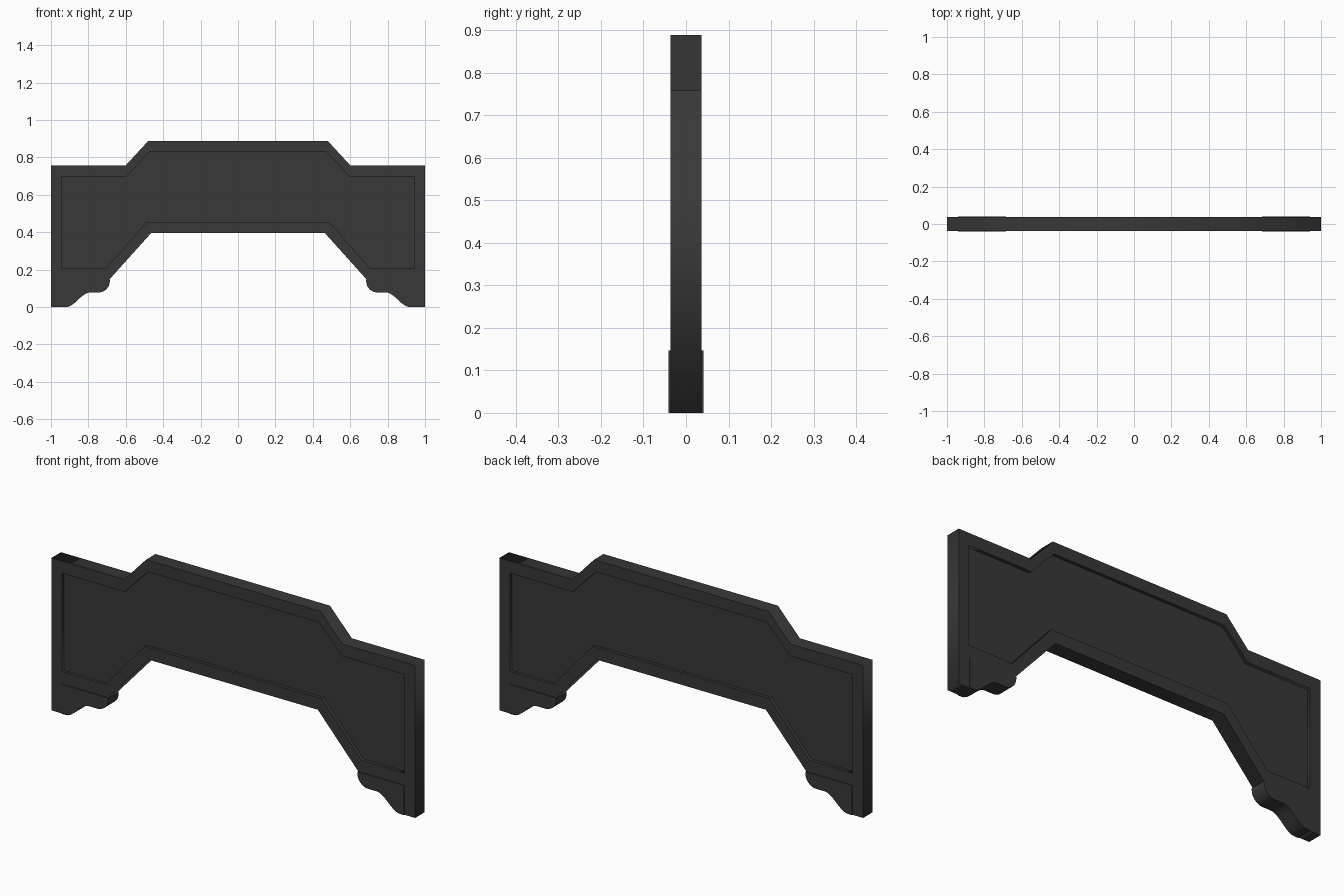
import bpy
from math import sin, cos, pi

if "Cube" in bpy.data.objects:
    bpy.data.objects.remove(bpy.data.objects["Cube"])

dark = bpy.data.materials.new("dark_wood")
dark.diffuse_color = (0.04, 0.04, 0.04, 1)
dark.use_nodes = True
dark.node_tree.nodes["Principled BSDF"].inputs["Base Color"].default_value = dark.diffuse_color


def mirrored(half):
    """Close a right-half outline with its left-hand reflection."""
    return half + [(-x, z) for x, z in reversed(half)]


def slab(name, outlines, half_depth, smooth=False):
    """Filled x-z outline(s) given thickness in y; a second outline is a hole."""
    curve = bpy.data.curves.new(name, 'CURVE')
    curve.dimensions = '2D'
    curve.fill_mode = 'BOTH'
    curve.extrude = half_depth
    for pts in outlines:
        s = curve.splines.new('POLY')
        s.points.add(len(pts) - 1)
        for p, (x, z) in zip(s.points, pts):
            p.co = (x, z, 0, 1)
        s.use_cyclic_u = True
    ob = bpy.data.objects.new(name, curve)
    bpy.context.collection.objects.link(ob)
    ob.rotation_euler.x = pi / 2
    bpy.ops.object.select_all(action='DESELECT')
    ob.select_set(True)
    bpy.context.view_layer.objects.active = ob
    bpy.ops.object.convert(target='MESH')
    bpy.ops.object.transform_apply(location=False, rotation=True, scale=False)
    ob = bpy.context.object
    ob.data.materials.clear()
    ob.data.materials.append(dark)
    if smooth:
        bpy.ops.object.shade_smooth_by_angle(angle=0.6)
    return ob


# Stepped frame with narrow leg strips, open in the middle
outer = mirrored([(.48, .888), (.6, .758), (1, .758), (1, 0), (.942, 0),
                  (.942, .145), (.69, .145), (.465, .395)])
inner = mirrored([(.472, .83), (.598, .697), (.943, .697), (.943, .208),
                  (.705, .208), (.487, .455)])
slab("headboard_frame", [outer, inner], .037)

# Recessed panel, visible on both sides
slab("recessed_panel", [inner], .021)

# Scrolled corner brackets, slightly proud of the frame
lobe = [(.745 - .06 * cos(t * pi / 16), .14 - .062 * sin(t * pi / 16))
        for t in range(9)]
ogee = [(.79 + .13 * t / 10, .039 * (1 + cos(pi * t / 10))) for t in range(11)]
bracket = [(.685, .147)] + lobe + ogee + [(.942, 0), (.942, .147)]
for side, sign in (("left", -1), ("right", 1)):
    slab(side + "_foot_bracket", [[(sign * x, z) for x, z in bracket]], .041, True)
